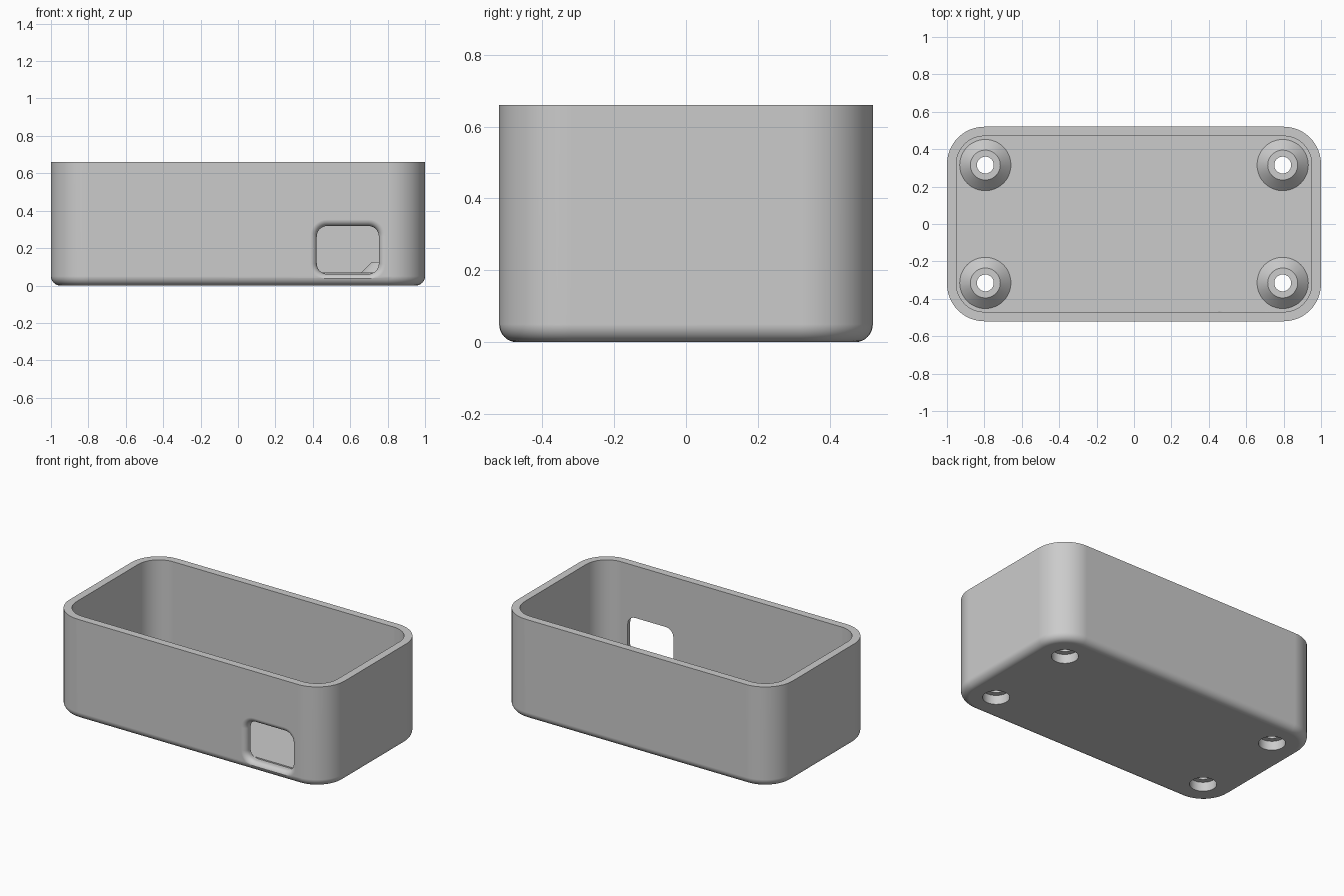
import bpy, bmesh
from math import sin, cos, pi, radians
from mathutils import Vector

cube = bpy.data.objects.get("Cube")
if cube:
    bpy.data.objects.remove(cube, do_unlink=True)

grey = bpy.data.materials.new("plain grey")
grey.use_nodes = True
GREY = (0.6, 0.6, 0.6, 1)
grey.diffuse_color = GREY
grey.node_tree.nodes["Principled BSDF"].inputs["Base Color"].default_value = GREY

HX, HY, TOP = 1.0, 0.52, 0.66      # outer half sizes and height
WALL, FLOOR, CORNER, EDGE = 0.05, 0.07, 0.2, 0.05
BOSS_X, BOSS_Y = 0.795, 0.315


def rounded_rect(hx, hy, r, steps=12):
    """Outline points of a rectangle with rounded corners."""
    pts = []
    for k, (sx, sy) in enumerate([(1, 1), (-1, 1), (-1, -1), (1, -1)]):
        for i in range(steps + 1):
            a = (k + i / steps) * pi / 2
            pts.append((sx * (hx - r) + r * cos(a), sy * (hy - r) + r * sin(a)))
    return pts


def loft(name, rings):
    """Closed solid through a stack of equal-length rings."""
    bm = bmesh.new()
    rows = [[bm.verts.new(p) for p in ring] for ring in rings]
    n = len(rows[0])
    for a, b in zip(rows, rows[1:]):
        for i in range(n):
            j = (i + 1) % n
            bm.faces.new((a[i], a[j], b[j], b[i]))
    bm.faces.new(rows[0][::-1])
    bm.faces.new(rows[-1])
    bmesh.ops.recalc_face_normals(bm, faces=bm.faces)
    mesh = bpy.data.meshes.new(name)
    bm.to_mesh(mesh)
    bm.free()
    mesh.materials.append(grey)
    obj = bpy.data.objects.new(name, mesh)
    bpy.context.collection.objects.link(obj)
    return obj


def turned(name, x, y, profile, sides=48):
    """Solid of revolution from (radius, height) pairs."""
    return loft(name, [[(x + r * cos(2 * pi * i / sides), y + r * sin(2 * pi * i / sides), z)
                        for i in range(sides)] for r, z in profile])


def combine(target, tool, operation):
    bpy.context.view_layer.objects.active = target
    mod = target.modifiers.new("combine", 'BOOLEAN')
    mod.operation, mod.solver, mod.object = operation, 'EXACT', tool
    bpy.ops.object.modifier_apply(modifier=mod.name)
    bpy.data.objects.remove(tool, do_unlink=True)


# Tray: rounded bottom edge, straight walls, rim, inner walls, floor
sections = []
for i in range(9):
    a = i / 8 * pi / 2
    sections.append((EDGE * (1 - sin(a)), EDGE * (1 - cos(a))))
sections += [(0, TOP), (WALL, TOP), (WALL, FLOOR)]
case = loft("enclosure_tray", [
    [(x, y, z) for x, y in rounded_rect(HX - d, HY - d, CORNER - d)] for d, z in sections])

# Window in the front wall, with a rounded outer edge
FLARE, WX, WZ = 0.035, 0.587, 0.19
flares = [(FLARE, -HY - 0.05)]
for i in range(9):
    a = i / 8 * pi / 2
    flares.append((FLARE * (1 - sin(a)), -HY + FLARE * (1 - cos(a))))
flares.append((0, -HY + WALL + 0.005))
window = loft("window_cutter", [
    [(WX + x, y, WZ + z) for x, z in rounded_rect(0.166 + d, 0.128 + d, 0.055 + d, 8)]
    for d, y in flares])
combine(case, window, 'DIFFERENCE')

# Conical screw bosses with a counterbored hole from below
for sx in (-1, 1):
    for sy in (-1, 1):
        x, y = sx * BOSS_X, sy * BOSS_Y
        combine(case, turned("boss", x, y, [(0.137, 0.04), (0.137, FLOOR), (0.08, 0.127)]), 'UNION')
        combine(case, turned("screw_hole", x, y, [(0.08, -0.1), (0.08, 0.06), (0.045, 0.06),
                                                  (0.045, 0.3)]), 'DIFFERENCE')

# Smooth shading that keeps the flat faces flat
bpy.ops.object.select_all(action='DESELECT')
case.select_set(True)
bpy.context.view_layer.objects.active = case
bpy.ops.object.shade_smooth_by_angle(angle=radians(30))
weighted = case.modifiers.new("weighted normals", 'WEIGHTED_NORMAL')
weighted.keep_sharp = True
